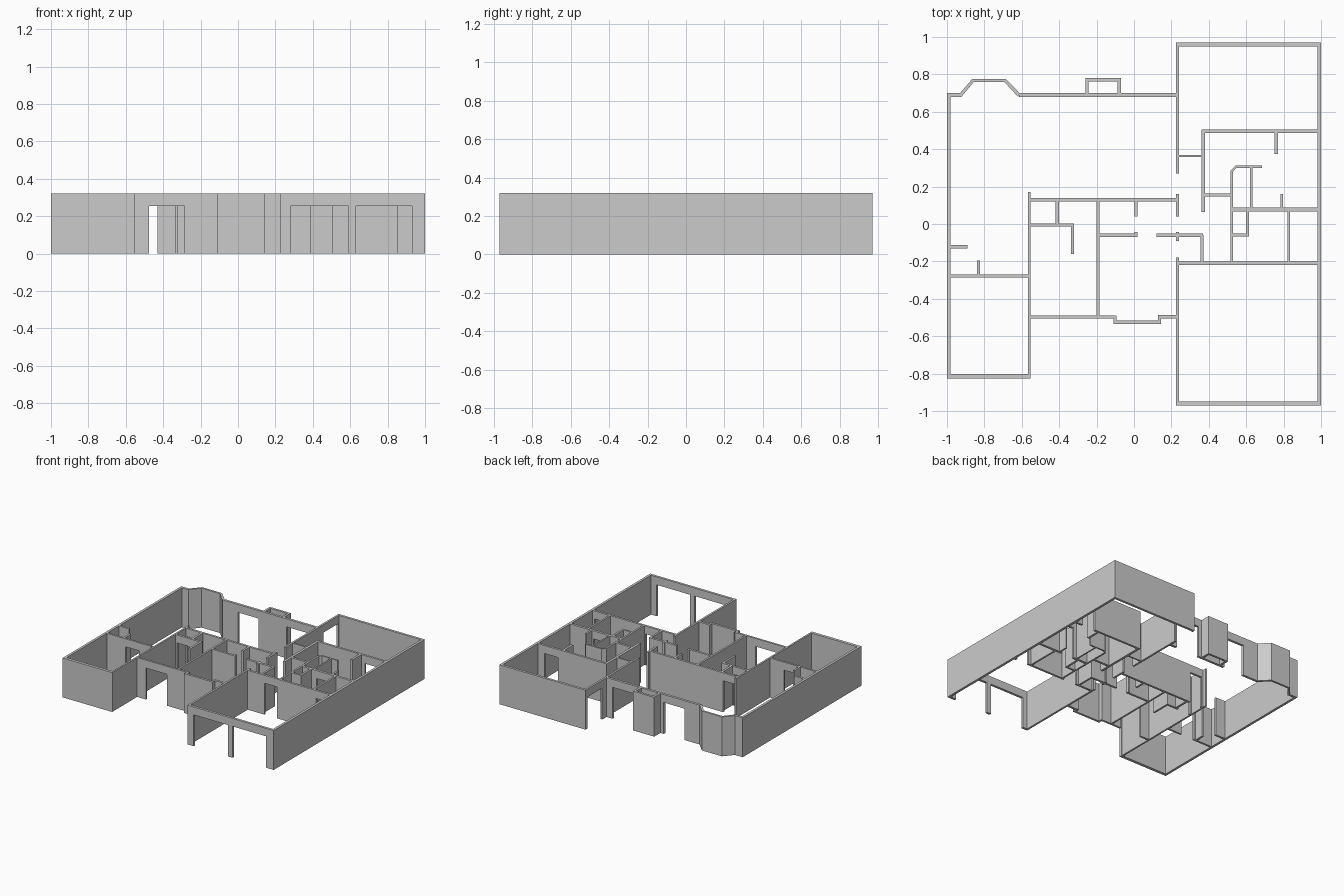
import bpy, bmesh
from mathutils import Vector

H, DOOR = 0.32, 0.255   # wall height, opening head height


def finish(name, bm):
    bmesh.ops.recalc_face_normals(bm, faces=bm.faces)
    mesh = bpy.data.meshes.new(name)
    bm.to_mesh(mesh)
    bm.free()
    bpy.context.collection.objects.link(bpy.data.objects.new(name, mesh))


def box(bm, x0, x1, y0, y1, z0, z1):
    verts = bmesh.ops.create_cube(bm, size=1)["verts"]
    for v in verts:
        v.co = Vector((x1 if v.co.x > 0 else x0, y1 if v.co.y > 0 else y0, z1 if v.co.z > 0 else z0))


def wall(bm, axis, c, a, b, t=0.018, doors=()):
    """Straight wall along an axis, centred on c, with lintels over the openings."""
    def piece(p, q, z0):
        lo, hi = c - t / 2, c + t / 2
        if axis == "x":
            box(bm, p, q, lo, hi, z0, H)
        else:
            box(bm, lo, hi, p, q, z0, H)
    at = a
    for d0, d1 in doors:
        piece(at, d0, 0)
        piece(d0, d1, DOOR)
        at = d1
    piece(at, b, 0)


def walls(name, along_x=(), along_y=()):
    bm = bmesh.new()
    for w in along_x:
        wall(bm, "x", *w)
    for w in along_y:
        wall(bm, "y", *w)
    finish(name, bm)


def strip_wall(name, outer, inner):
    """Wall following a bent path given by its outer and inner edges."""
    bm = bmesh.new()
    face = bm.faces.new([bm.verts.new((x, y, 0)) for x, y in outer + inner[::-1]])
    top = bmesh.ops.extrude_face_region(bm, geom=[face])["geom"]
    for v in top:
        if isinstance(v, bmesh.types.BMVert):
            v.co.z = H
    finish(name, bm)


# Garage with two vehicle openings and doors in its rear wall
walls("garage_walls",
      [(-0.96, 0.225, 1.0, 0.02, [(0.28, 0.59), (0.63, 0.93)]),
       (-0.21, 0.225, 1.0, 0.018, [(0.39, 0.505), (0.855, 0.965)])],
      [(0.233, -0.97, -0.18, 0.016)])

# Long right side wall and rear bedroom
walls("rear_bedroom_walls",
      [(0.96, 0.225, 1.0, 0.02),
       (0.495, 0.36, 1.0, 0.018, [(0.80, 0.92)])],
      [(0.99, -0.97, 0.97, 0.02),
       (0.233, 0.27, 0.97, 0.016, [(0.755, 0.945)])])

# Left side wall and front left bedroom
walls("front_bedroom_walls",
      [(-0.813, -1.0, -0.553, 0.024),
       (-0.278, -1.0, -0.553, 0.016, [(-0.81, -0.69)]),
       (-0.122, -1.0, -0.89, 0.018)],
      [(-0.99, -0.825, 0.70, 0.02),
       (-0.561, -0.825, 0.17, 0.014),
       (-0.832, -0.28, -0.195, 0.016)])

# Rear wall of living room with patio openings
walls("living_room_rear_wall",
      [(0.69, -0.615, 0.24, 0.02, [(-0.475, -0.29), (-0.04, 0.17)])])

# Angled rear bay
strip_wall("rear_bay",
           [(-1, .70), (-.93, .70), (-.865, .775), (-.685, .775), (-.612, .70)],
           [(-1, .68), (-.923, .68), (-.858, .758), (-.692, .758), (-.62, .68)])

# Fireplace bump-out
strip_wall("fireplace_outer",
           [(-.26, .70), (-.26, .78), (-.07, .78), (-.07, .70)],
           [(-.242, .70), (-.242, .762), (-.088, .762), (-.088, .70)])

# Entry hall with front opening and inner doorways
walls("entry_walls",
      [(-0.496, -0.56, -0.10, 0.016, [(-0.475, -0.285)]),
       (0.13, -0.56, 0.235, 0.018, [(-0.54, -0.43)]),
       (-0.005, -0.56, -0.32, 0.018, [(-0.54, -0.43)])],
      [(-0.41, 0.0, 0.13, 0.018),
       (-0.328, -0.16, 0.0, 0.016),
       (-0.193, -0.50, 0.13, 0.015)])

# Square front bay of dining room
strip_wall("dining_bay",
           [(-.11, -.505), (-.11, -.535), (.145, -.535), (.145, -.505), (.235, -.505)],
           [(-.093, -.486), (-.093, -.517), (.128, -.517), (.128, -.486), (.235, -.486)])

# Kitchen and passage partitions
walls("passage_walls",
      [(-0.06, -0.19, 0.02, 0.018),
       (-0.06, 0.12, 0.37, 0.018)],
      [(0.012, 0.04, 0.13, 0.016),
       (0.012, -0.06, -0.042, 0.016),
       (0.233, 0.04, 0.16, 0.016),
       (0.233, -0.09, -0.042, 0.016),
       (0.363, -0.21, -0.06, 0.015)])

# Bathroom and closet partitions on the right
walls("bathroom_walls",
      [(0.364, 0.235, 0.36, 0.012),
       (0.155, 0.36, 0.525, 0.018),
       (0.078, 0.525, 0.99, 0.02, [(0.66, 0.77)]),
       (-0.06, 0.525, 0.615, 0.016)],
      [(0.37, 0.065, 0.505, 0.02),
       (0.76, 0.375, 0.495, 0.018),
       (0.523, -0.21, 0.285, 0.015),
       (0.627, 0.078, 0.305, 0.012),
       (0.79, 0.078, 0.16, 0.014),
       (0.607, -0.067, 0.078, 0.016),
       (0.827, -0.21, 0.078, 0.015)])

# Chamfered shower wall
strip_wall("shower_wall",
           [(.515, .28), (.515, .285), (.542, .312), (.685, .312)],
           [(.531, .28), (.531, .285), (.547, .30), (.685, .30)])
